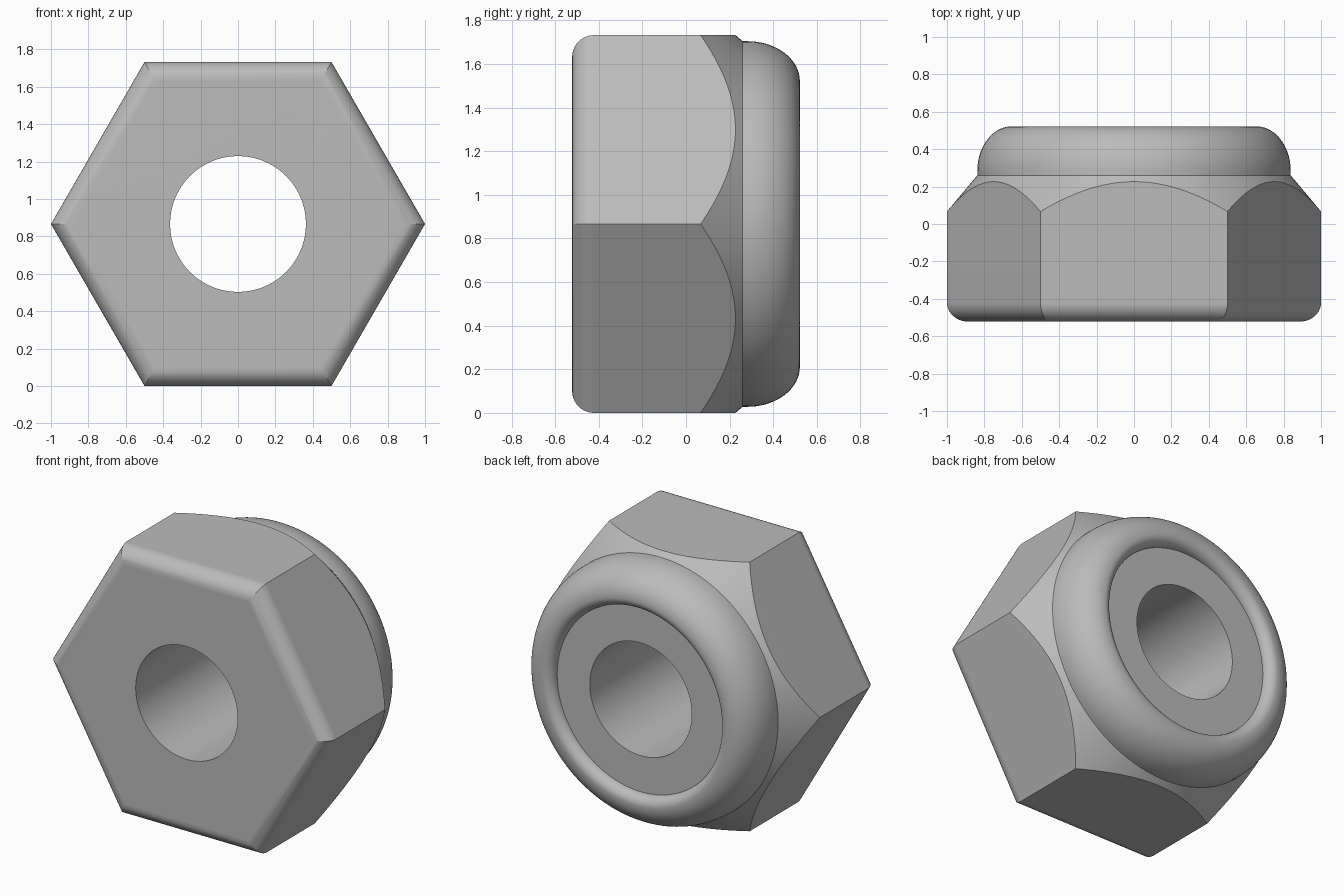
import bpy, bmesh
from math import sin, cos, pi, radians

if "Cube" in bpy.data.objects:
    bpy.data.objects.remove(bpy.data.objects["Cube"])

APOTHEM = cos(pi / 6)
HALF_DEPTH = 0.522
FILLET = 0.1
BORE = 0.363
FLOOR = 0.46

steel = bpy.data.materials.new("grey_steel")
steel.use_nodes = True
steel.diffuse_color = (0.5, 0.5, 0.5, 1)
steel.node_tree.nodes["Principled BSDF"].inputs["Base Color"].default_value = (0.5, 0.5, 0.5, 1)


def arc(cr, cy, rad_r, rad_y, start, end, steps):
    """Points (radius, y) along an elliptical arc, angles in degrees."""
    angles = [radians(start + (end - start) * i / steps) for i in range(steps + 1)]
    return [(cr + rad_r * cos(a), cy + rad_y * sin(a)) for a in angles]


def lathe(name, profile, sides, ring_shaped):
    """Sweep a (radius, y) profile around the y axis, as a ring or a capped solid."""
    bm = bmesh.new()
    loops = [[bm.verts.new((r * cos(2 * pi * k / sides), y, APOTHEM + r * sin(2 * pi * k / sides)))
              for k in range(sides)] for r, y in profile]
    pairs = list(zip(loops, loops[1:]))
    if ring_shaped:
        pairs.append((loops[-1], loops[0]))
    else:
        bm.faces.new(loops[0])
        bm.faces.new(loops[-1])
    for a, b in pairs:
        for k in range(sides):
            n = (k + 1) % sides
            bm.faces.new((a[k], a[n], b[n], b[k]))
    bmesh.ops.recalc_face_normals(bm, faces=bm.faces)
    mesh = bpy.data.meshes.new(name)
    bm.to_mesh(mesh)
    bm.free()
    mesh.materials.append(steel)
    obj = bpy.data.objects.new(name, mesh)
    bpy.context.collection.objects.link(obj)
    return obj


# Hexagonal body with a rounded front edge, its back end left long for trimming
front_round = [(1 - (FILLET - r) / APOTHEM, y)
               for r, y in arc(0, FILLET - HALF_DEPTH, FILLET, FILLET, -90, 0, 10)]
nut = lathe("lock_nut", front_round + [(1, 1)], 6, False)

# Turned shape: bore, chamfer cone, domed collar, rolled lip and recessed floor
turned = [(BORE, -0.7), (1.1, -0.7), (1.1, -0.052), (0.838, 0.26)]
turned += arc(0.655, 0.282, 0.183, 0.24, 0, 90, 18)
turned += arc(0.655, FLOOR, 0.06, HALF_DEPTH - FLOOR, 90, 180, 10)[1:]
turned += [(BORE, FLOOR)]
cutter = lathe("turning_shape", turned, 128, True)
cutter.hide_render = True

# Keep what both shapes share
trim = nut.modifiers.new("turned_trim", "BOOLEAN")
trim.operation = "INTERSECT"
trim.solver = "EXACT"
trim.object = cutter
bpy.context.view_layer.objects.active = nut
nut.select_set(True)
bpy.ops.object.modifier_apply(modifier=trim.name)
bpy.data.objects.remove(cutter)

bpy.ops.object.shade_smooth_by_angle(angle=radians(20))
weighted = nut.modifiers.new("even_shading", "WEIGHTED_NORMAL")
weighted.keep_sharp = True
